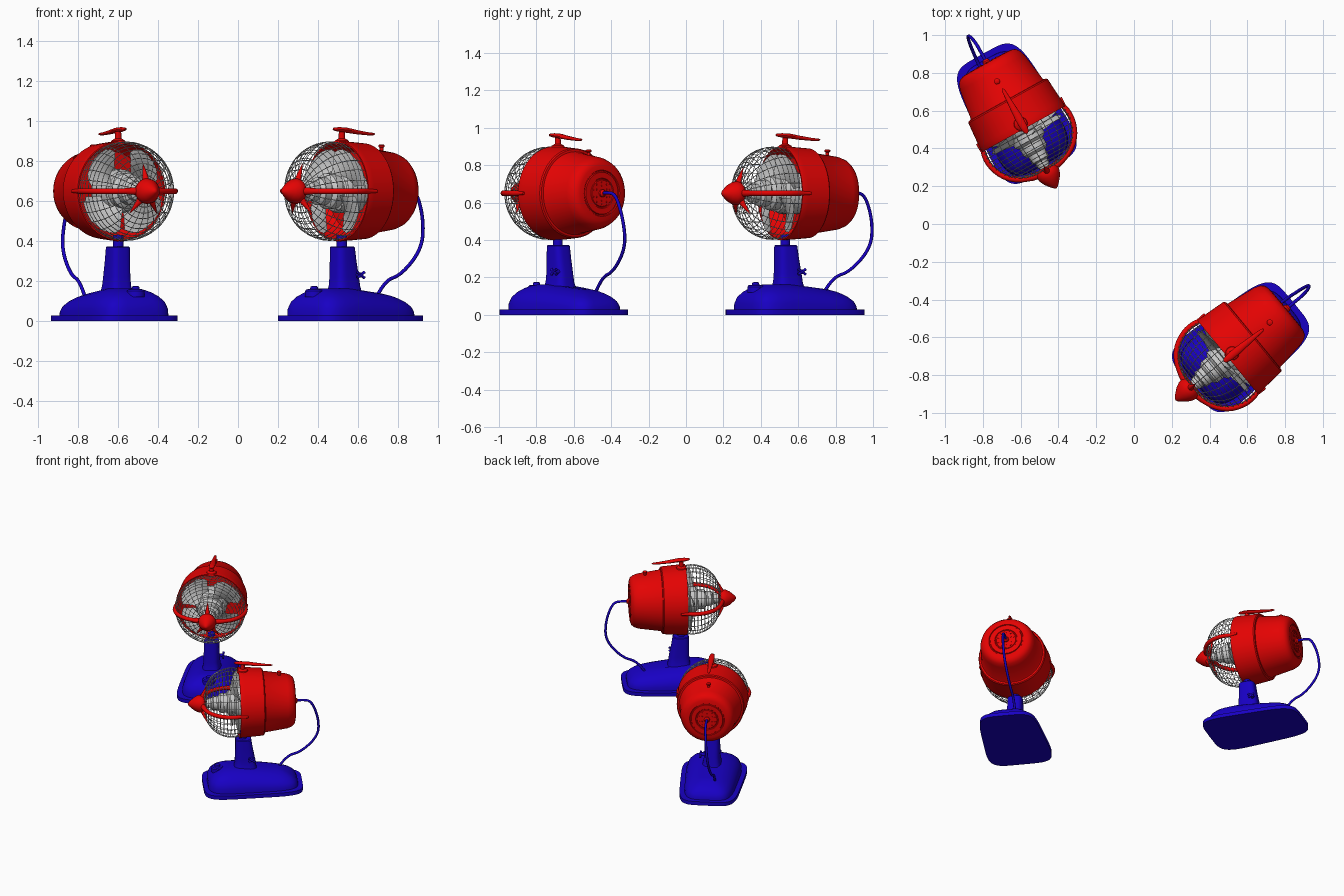
import bpy, bmesh
from math import sin, cos, pi, radians, copysign
from mathutils import Matrix, Vector

if "Cube" in bpy.data.objects:
    bpy.data.objects.remove(bpy.data.objects["Cube"])

AXIS_Z = 0.65  # height of the fan head axis


def material(name, color):
    m = bpy.data.materials.new(name)
    m.use_nodes = True
    m.diffuse_color = (*color, 1)
    bsdf = next(n for n in m.node_tree.nodes if n.type == 'BSDF_PRINCIPLED')
    bsdf.inputs["Base Color"].default_value = (*color, 1)
    return m


RED = material("red enamel", (0.78, 0.001, 0.001))
BLUE = material("blue enamel", (0.009, 0.0, 0.55))
SILVER = material("light grey metal", (0.58, 0.58, 0.58))

# The two fans: name prefix, position, heading
PLACES = [("right_fan", (-0.60, 0.53, 0), radians(29)),
          ("left_fan", (0.52, -0.685, 0), radians(-50.5))]


def place(name, data, mat):
    """Put one copy of a part on each fan."""
    data.materials.append(mat)
    for prefix, loc, angle in PLACES:
        ob = bpy.data.objects.new(prefix + "_" + name, data)
        ob.matrix_world = Matrix.Translation(loc) @ Matrix.Rotation(angle, 4, 'Z')
        bpy.context.collection.objects.link(ob)


def finish(name, bm, mat, closed=True):
    bmesh.ops.remove_doubles(bm, verts=bm.verts, dist=0.0001)
    if closed:
        bmesh.ops.recalc_face_normals(bm, faces=bm.faces)
    mesh = bpy.data.meshes.new(name)
    bm.to_mesh(mesh)
    bm.free()
    mesh.shade_smooth()
    mesh.set_sharp_from_angle(angle=radians(35))
    place(name, mesh, mat)


def loft(name, rings, mat):
    """Skin a stack of closed rings and cap both ends."""
    bm = bmesh.new()
    loops = [[bm.verts.new(p) for p in ring] for ring in rings]
    for a, b in zip(loops, loops[1:]):
        for i in range(len(a)):
            j = (i + 1) % len(a)
            bm.faces.new((a[i], a[j], b[j], b[i]))
    bm.faces.new(loops[0])
    bm.faces.new(loops[-1])
    finish(name, bm, mat)


def polar(r, s, a):
    """Point at radius r and angle a, s ahead of the stand on the head axis."""
    return Vector((r * cos(a), -s, AXIS_Z + r * sin(a)))


def lathe(name, profile, mat, sides=48):
    loft(name, [[polar(max(r, 0.00001), s, 2 * pi * i / sides) for i in range(sides)]
                for r, s in profile], mat)


def post(name, profile, mat, s=0, sides=20):
    """Upright turned part from (radius, height) pairs."""
    loft(name, [[(r * cos(2 * pi * i / sides), -s + r * sin(2 * pi * i / sides), z)
                 for i in range(sides)] for r, z in profile], mat)


def rounded(half_x, front, back, z, power=0.45, taper=0.0, slope=0.0, sides=48):
    """Rounded box outline, narrowing and sinking towards the back."""
    ring = []
    for i in range(sides):
        c, t = cos(2 * pi * i / sides), sin(2 * pi * i / sides)
        s = (front + back) / 2 + (front - back) / 2 * copysign(abs(t) ** power, t)
        x = (half_x + taper * s) * copysign(abs(c) ** power, c)
        ring.append((x, -s, z * (1 - slope * max(0, -s))))
    return ring


def tubes(name, paths, depth, mat, cyclic=False, radii=None, smooth=False, sides=0):
    cu = bpy.data.curves.new(name, 'CURVE')
    cu.dimensions = '3D'
    cu.bevel_depth, cu.bevel_resolution = depth, sides
    cu.use_fill_caps = True
    for path in paths:
        sp = cu.splines.new('NURBS' if smooth else 'POLY')
        sp.points.add(len(path) - 1)
        for i, p in enumerate(path):
            sp.points[i].co = (*p, 1)
            sp.points[i].radius = radii[i] if radii else 1
        sp.use_cyclic_u = cyclic
        if smooth:
            sp.order_u, sp.use_endpoint_u, sp.resolution_u = 3, True, 8
    place(name, cu, mat)


# Base: flange and domed cover
loft("base_flange", [rounded(0.225, 0.282, -0.422, z, 0.4, 0.06) for z in (0, 0.028)], BLUE)
cover = [(0.03, 0.02), (0.032, 0.06), (0.045, 0.095), (0.07, 0.122),
         (0.1, 0.142), (0.13, 0.155), (0.165, 0.163)]
loft("base_cover", [rounded(0.222 - d, 0.28 - d, -0.42 + d, z, 0.45, 0.06, 0.7)
                    for d, z in cover], BLUE)

# Stand
stand = [(0.07, 0.068, -0.1, 0.14), (0.06, 0.058, -0.092, 0.175), (0.056, 0.055, -0.086, 0.22),
         (0.054, 0.053, -0.07, 0.3), (0.052, 0.052, -0.06, 0.368), (0.048, 0.048, -0.055, 0.373)]
loft("stand", [rounded(w, f, b, z, 0.6) for w, f, b, z in stand], BLUE)
post("neck", [(0.026, 0.36), (0.026, 0.43)], BLUE)
post("speed_knob", [(0.045, 0.12), (0.045, 0.15), (0.038, 0.158), (0.02, 0.16),
                    (0.018, 0.172), (0.01, 0.175)], BLUE, s=0.18)

# Wing bolt on the side of the stand
tubes("tilt_bolt", [[(0.04, 0.06, 0.23), (0.082, 0.06, 0.23)]], 0.012, BLUE, sides=3)
tubes("tilt_wings", [[(0.078, 0.06 - d, 0.23 - e), (0.078, 0.06, 0.23), (0.078, 0.06 + d, 0.23 + e)]
                     for d, e in ((0.022, 0.014), (0.022, -0.014))],
      0.008, BLUE, radii=[1, 0.7, 1], sides=2)

# Power cord
cord = [(0, 0.36, 0.65), (0, 0.43, 0.655), (0, 0.49, 0.64), (-0.01, 0.54, 0.5), (-0.025, 0.54, 0.36),
        (-0.04, 0.42, 0.23), (-0.045, 0.31, 0.2), (-0.045, 0.25, 0.1)]
tubes("power_cord", [cord], 0.009, BLUE, smooth=True, sides=2)

# Motor housing: stepped outer shell turning in at the front rim
lathe("housing", [(0, -0.37), (0.07, -0.37), (0.073, -0.366), (0.078, -0.366), (0.081, -0.371),
                  (0.112, -0.371), (0.115, -0.364), (0.121, -0.364), (0.124, -0.37),
                  (0.148, -0.367), (0.168, -0.36), (0.183, -0.342),
                  (0.195, -0.31), (0.218, -0.152), (0.222, -0.147), (0.234, -0.145), (0.24, -0.138),
                  (0.247, -0.05), (0.25, -0.005), (0.252, 0.02), (0.25, 0.032),
                  (0.243, 0.032), (0.235, -0.04), (0.2, -0.08), (0, -0.08)], RED, 64)
lathe("cord_socket", [(0, -0.36), (0.02, -0.36), (0.02, -0.38), (0.012, -0.39), (0, -0.39)], RED, 20)
tubes("vent_studs", [[polar(r, -0.365, 2 * pi * (i + 0.5) / n), polar(r, -0.374, 2 * pi * (i + 0.5) / n)]
                     for r, n in ((0.04, 6), (0.058, 10)) for i in range(n)], 0.005, RED, sides=1)
post("oil_cap", [(0.009, 0.84), (0.009, 0.868), (0.016, 0.872), (0.016, 0.88), (0.008, 0.885)],
     RED, s=-0.258)

# Carrying handle
post("handle_stem", [(0.042, 0.885), (0.034, 0.904), (0.016, 0.914), (0.015, 0.95)], RED)
handle = [(0.062, 0.003, 0.002, 0.961), (0.052, 0.014, 0.008, 0.961), (0.02, 0.02, 0.012, 0.959),
          (-0.03, 0.021, 0.013, 0.955), (-0.09, 0.017, 0.011, 0.946), (-0.16, 0.012, 0.008, 0.938),
          (-0.2, 0.009, 0.006, 0.936), (-0.21, 0.003, 0.002, 0.936)]
loft("handle", [[(0.006 + w * cos(pi * i / 8), -s, z + h * sin(pi * i / 8)) for i in range(16)]
                for s, w, h, z in handle], RED)

# Stepped hub
lathe("hub", [(0, -0.08), (0.11, -0.08), (0.11, 0.03), (0.1, 0.05), (0.09, 0.055), (0.09, 0.1),
              (0.08, 0.11), (0.07, 0.115), (0.07, 0.16), (0.06, 0.17), (0.05, 0.175),
              (0.05, 0.215), (0.035, 0.225), (0.03, 0.27), (0, 0.27)], SILVER, 32)

# Four broad pitched blades
bm = bmesh.new()
N = 10
for k in range(4):
    grid = []
    for i in range(N + 1):
        t, row = i / N, []
        for j in range(N + 1):
            u = 2 * j / N - 1
            r = 0.06 + 0.17 * t * (1 - 0.2 * u ** 4)
            a = pi / 4 + k * pi / 2 + u * (0.52 + 0.13 * t)
            row.append(bm.verts.new(polar(r, 0.045 + 0.045 * u * (1 - 0.4 * t), a)))
        grid.append(row)
    for i in range(N):
        for j in range(N):
            bm.faces.new((grid[i][j], grid[i + 1][j], grid[i + 1][j + 1], grid[i][j + 1]))
finish("blades", bm, SILVER, closed=False)

# Wire guard: rings and ribs following one dome profile
dome = [(0.24, 0.025), (0.245, 0.05), (0.247, 0.075), (0.246, 0.1), (0.241, 0.125), (0.233, 0.15),
        (0.222, 0.174), (0.207, 0.197), (0.188, 0.218), (0.165, 0.237), (0.138, 0.253),
        (0.11, 0.264), (0.08, 0.272), (0.05, 0.277)]
tubes("guard_rings", [[polar(r, s, 2 * pi * i / 48) for i in range(48)] for r, s in dome[1:]],
      0.002, SILVER, cyclic=True)
tubes("guard_ribs", [[polar(r, s, 2 * pi * i / 28) for r, s in dome] for i in range(28)], 0.002, SILVER)

# Nose cone with two long arms and three short spikes
lathe("nose_cone", [(0, 0.39), (0.012, 0.384), (0.03, 0.365), (0.048, 0.342), (0.06, 0.318),
                    (0.064, 0.297), (0.058, 0.278), (0.045, 0.265), (0, 0.26)], RED, 32)
arm = [(0.03, 0.29)] + [(r + 0.004, s + 0.006) for r, s in dome[::-1]] + [(0.252, -0.02)]
tubes("guard_arms", [[polar(r, s, a) for r, s in arm] for a in (0, pi)], 0.015, RED,
      radii=[1.3, 1.3, 1.2] + [1] * 11 + [0.9, 0.5], sides=3)
spike = [(0.04, 0.288), (0.07, 0.28), (0.1, 0.27), (0.135, 0.257)]
tubes("nose_spikes", [[polar(r, s, radians(a)) for r, s in spike] for a in (90, 235, 305)], 0.02, RED,
      radii=[1, 0.75, 0.45, 0.08], sides=3)
